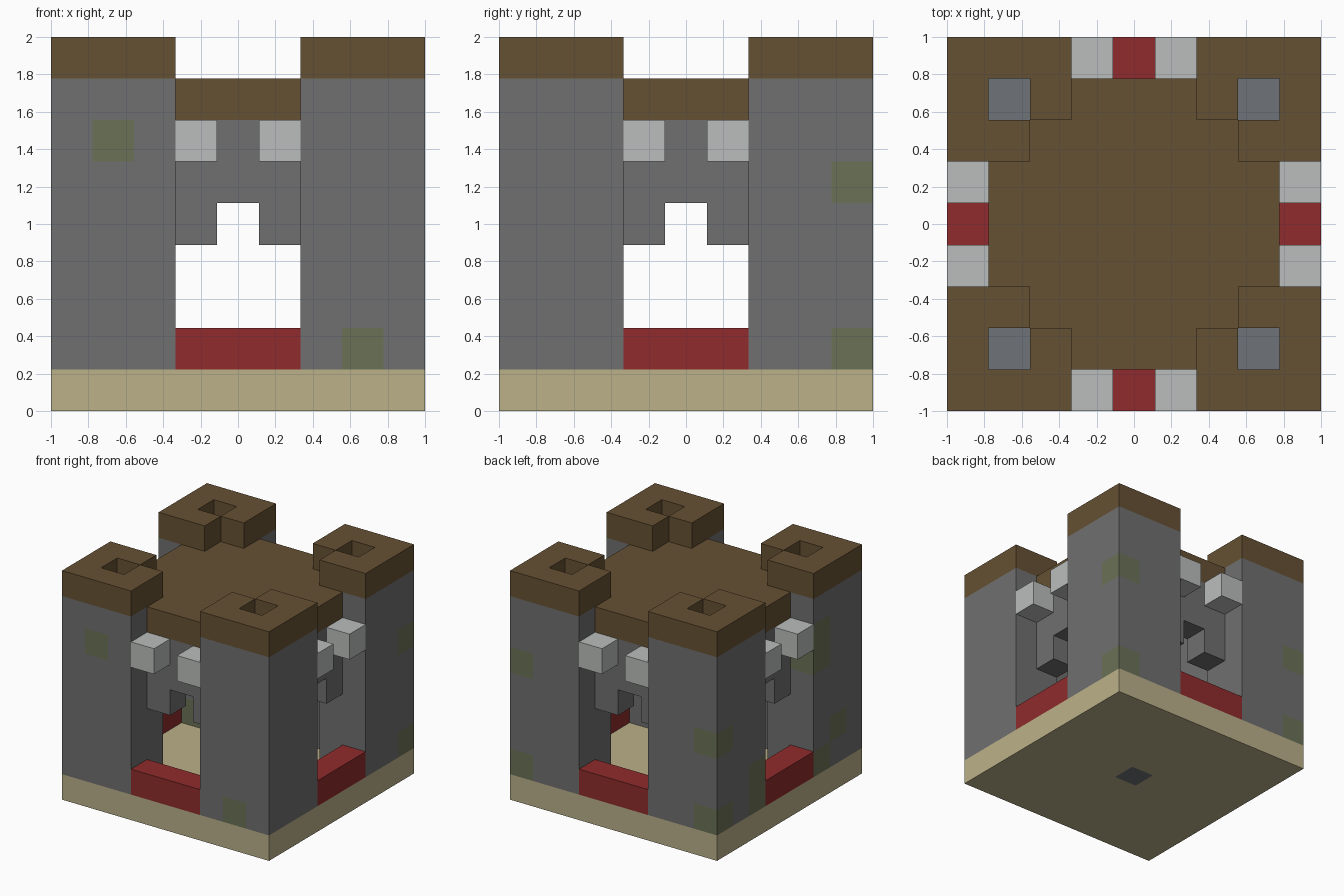
import bpy
import bmesh
from itertools import product

cube = bpy.data.objects.get("Cube")
if cube:
    bpy.data.objects.remove(cube)

N = 9            # blocks along each side
S = 2 / N        # block size
UP = range(1, 8)  # wall layers between base and caps
DOWN = (2, 0)    # axis and side of a downward face


def material(name, rgb):
    """Flat material from display colour values, stored as linear."""
    lin = [(c / 255 / 12.92) if c < 11 else ((c / 255 + 0.055) / 1.055) ** 2.4 for c in rgb]
    mat = bpy.data.materials.new(name)
    mat.use_nodes = True
    mat.diffuse_color = (*lin, 1)
    bsdf = mat.node_tree.nodes["Principled BSDF"]
    bsdf.inputs["Base Color"].default_value = (*lin, 1)
    bsdf.inputs["Roughness"].default_value = 0.9
    return mat


stone = material("stone grey", (112, 112, 112))
moss = material("moss green", (107, 113, 86))
slate = material("slate grey", (110, 114, 119))
wood = material("wood brown", (102, 81, 51))
sand = material("sand", (188, 177, 138))
red = material("brick red", (144, 43, 44))
pale = material("pale grey", (187, 190, 188))


def blocks(name, cells, mats, rule=lambda cell, side: 0):
    """Outer shell of a set of unit blocks; rule picks the material per face."""
    cells = set(cells)
    bm = bmesh.new()
    verts = {}

    def vert(p):
        if p not in verts:
            verts[p] = bm.verts.new((p[0] * S - 1, p[1] * S - 1, p[2] * S))
        return verts[p]

    for cell in sorted(cells):
        for axis, side in product(range(3), (0, 1)):
            near = list(cell)
            near[axis] += 1 if side else -1
            if tuple(near) in cells:
                continue
            loop = []
            for u, v in ((0, 0), (1, 0), (1, 1), (0, 1)):
                p = list(cell)
                p[axis] += side
                p[(axis + 1) % 3] += u
                p[(axis + 2) % 3] += v
                loop.append(vert(tuple(p)))
            face = bm.faces.new(loop if side else loop[::-1])
            face.material_index = rule(cell, (axis, side))
    mesh = bpy.data.meshes.new(name)
    bm.to_mesh(mesh)
    bm.free()
    for m in mats:
        mesh.materials.append(m)
    obj = bpy.data.objects.new(name, mesh)
    bpy.context.collection.objects.link(obj)
    return obj


def turned(cells, turns):
    """Rotate blocks by quarter turns about the centre."""
    for _ in range(turns):
        cells = [(N - 1 - y, x, z) for x, y, z in cells]
    return cells


# Base slab with one darker block underneath
blocks("base", product(range(N), range(N), [0]), [sand, slate],
       lambda c, side: int(c[:2] == (4, 4) and side == DOWN))

# Mossy blocks scattered over the towers
MOSSY = {(1, 0, 6), (7, 0, 1), (8, 8, 5), (8, 8, 1), (0, 8, 4), (0, 8, 1),
         (0, 2, 5), (0, 2, 6), (0, 2, 1), (0, 1, 2), (0, 6, 1), (0, 6, 2), (1, 6, 1)}


def tower_rule(cell, side):
    if cell in MOSSY:
        return 1
    core = cell[0] in (1, 7) and cell[1] in (1, 7)
    return 2 if core else 0


# Corner towers and their caps, open in the middle and at the inner corner
plan = [(x, y) for x, y in product(range(3), repeat=2) if (x, y) != (2, 2)]
tower_cells = set()
for i, corner in enumerate(("front_left", "front_right", "back_right", "back_left")):
    side_name = ("front_right", "front_left", "back_left", "back_right")[i]
    body = turned([(x, y, z) for (x, y) in plan for z in UP], i)
    tower_cells.update(body)
    blocks(side_name + "_tower", body, [stone, moss, slate], tower_rule)
    cap = turned([(x, y, 8) for x, y in plan if (x, y) != (1, 1)], i)
    blocks(side_name + "_cap", cap, [wood])

# Flat roof between the towers
roof = set(product(range(1, 8), range(1, 8), [7])) - tower_cells
blocks("roof", roof, [wood])

# Each side: arched wall, two projecting blocks and a low sill
for i, name in enumerate(("front", "left", "back", "right")):
    arch = [(x, 1, z) for x, z in product((3, 4, 5), (4, 5, 6)) if (x, z) != (4, 4)]
    blocks(name + "_arch", turned(arch, i), [stone])
    blocks(name + "_brackets", turned([(3, 0, 6), (5, 0, 6)], i), [pale])
    blocks(name + "_sill", turned([(x, 0, 1) for x in (3, 4, 5)], i), [red])
